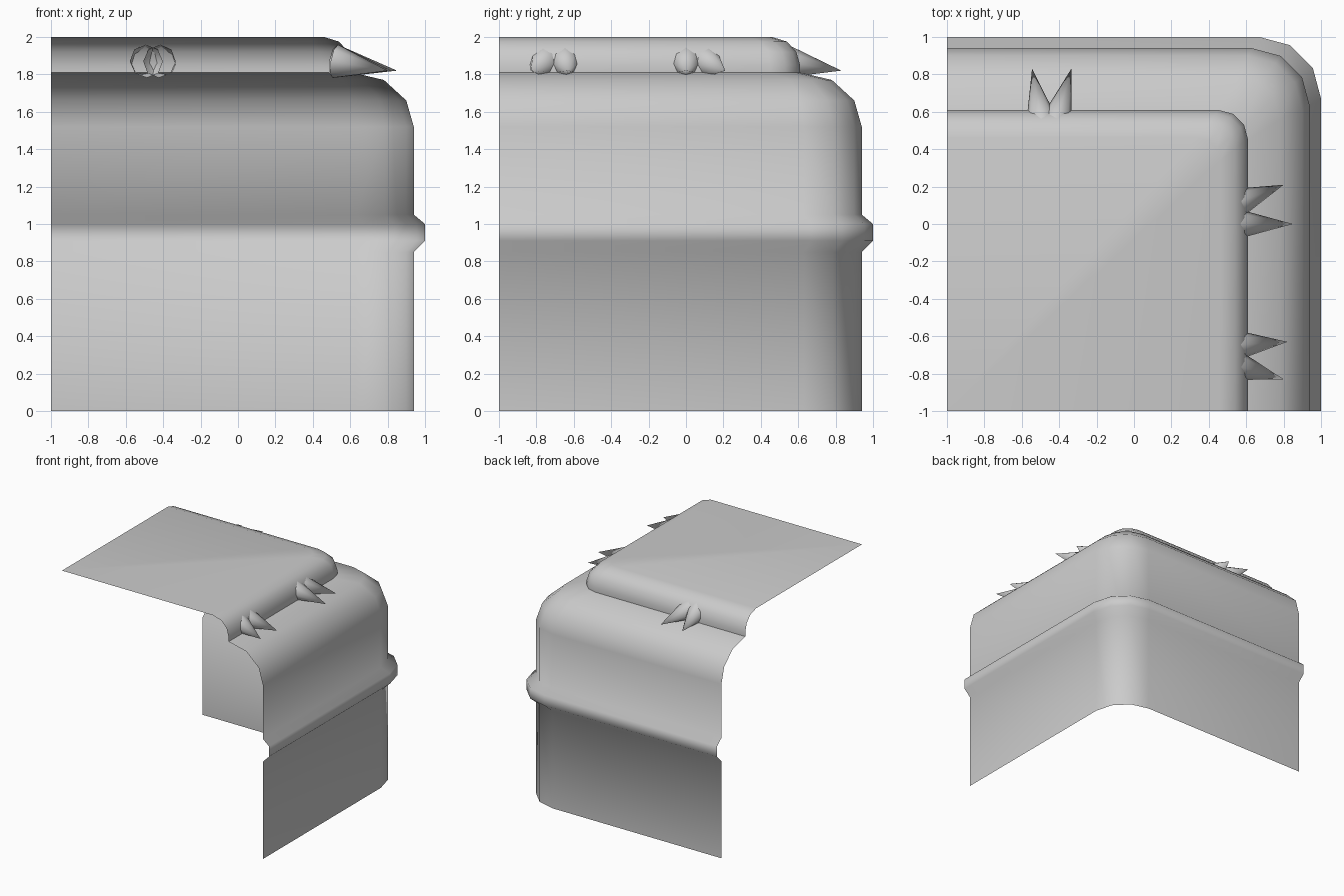
import bpy, bmesh, math
from mathutils import Vector

if "Cube" in bpy.data.objects:
    bpy.data.objects.remove(bpy.data.objects["Cube"])

# Cross-section: (distance from centre, height, plan corner radius)
PROFILE = [
    (0.94, 0.00, 0.31), (0.94, 0.85, 0.31),
    (1.00, 0.91, 0.33), (1.00, 1.00, 0.33),
    (0.94, 1.05, 0.31), (0.94, 1.52, 0.31),
    (0.90, 1.66, 0.29), (0.78, 1.77, 0.22),
    (0.61, 1.81, 0.16), (0.61, 1.85, 0.16),
    (0.59, 1.92, 0.15), (0.54, 1.975, 0.14), (0.46, 2.00, 0.12),
]


def finish(bm, name, angle):
    bmesh.ops.recalc_face_normals(bm, faces=bm.faces)
    mesh = bpy.data.meshes.new(name)
    bm.to_mesh(mesh)
    bm.free()
    obj = bpy.data.objects.new(name, mesh)
    bpy.context.collection.objects.link(obj)
    bpy.ops.object.select_all(action='DESELECT')
    obj.select_set(True)
    bpy.context.view_layer.objects.active = obj
    bpy.ops.object.shade_smooth_by_angle(angle=math.radians(angle))
    return obj


def plan_path(p, r):
    """L-shaped path with a three-segment rounded corner."""
    c = p - r
    arc = [(c + r * math.sin(math.radians(a)), c + r * math.cos(math.radians(a)))
           for a in (0, 30, 60, 90)]
    return [(-1, p)] + arc + [(p, -1)]


# Corner block shell: profile swept along the path, closed by a flat top
bm = bmesh.new()
rows = [[bm.verts.new((x, y, z)) for x, y in plan_path(p, r)] for p, z, r in PROFILE]
for low, high in zip(rows, rows[1:]):
    for i in range(len(low) - 1):
        bm.faces.new((low[i], high[i], high[i + 1], low[i + 1]))
bm.faces.new(rows[-1] + [bm.verts.new((-1, -1, 2))])
finish(bm, "corner_block", 60)
shell = bpy.data.objects["corner_block"].data
if shell.polygons[-1].normal.z < 0:
    shell.flip_normals()


# Spiky tufts along the step: open eight-sided cones
def spike(name, base, tip, radius=0.09):
    base, tip = Vector(base), Vector(tip)
    rot = (tip - base).to_track_quat('Z', 'Y')
    bm = bmesh.new()
    ring = [bm.verts.new(base + rot @ Vector((radius * math.cos(k * math.pi / 4),
                                              radius * math.sin(k * math.pi / 4), 0)))
            for k in range(8)]
    apex = bm.verts.new(tip)
    for k in range(8):
        bm.faces.new((ring[k], ring[(k + 1) % 8], apex))
    finish(bm, name, 60)


SIDE = [(0.0, 0.0, 0.85), (0.10, 0.21, 0.80), (-0.65, -0.63, 0.82), (-0.75, -0.83, 0.80)]
for i, (y0, y1, reach) in enumerate(SIDE):
    spike(f"side_spike_{i}", (0.52, y0, 1.87), (reach, y1, 1.82))
for i, (x0, x1) in enumerate([(-0.49, -0.545), (-0.42, -0.335)]):
    spike(f"back_spike_{i}", (x0, 0.53, 1.87), (x1, 0.83, 1.82))
